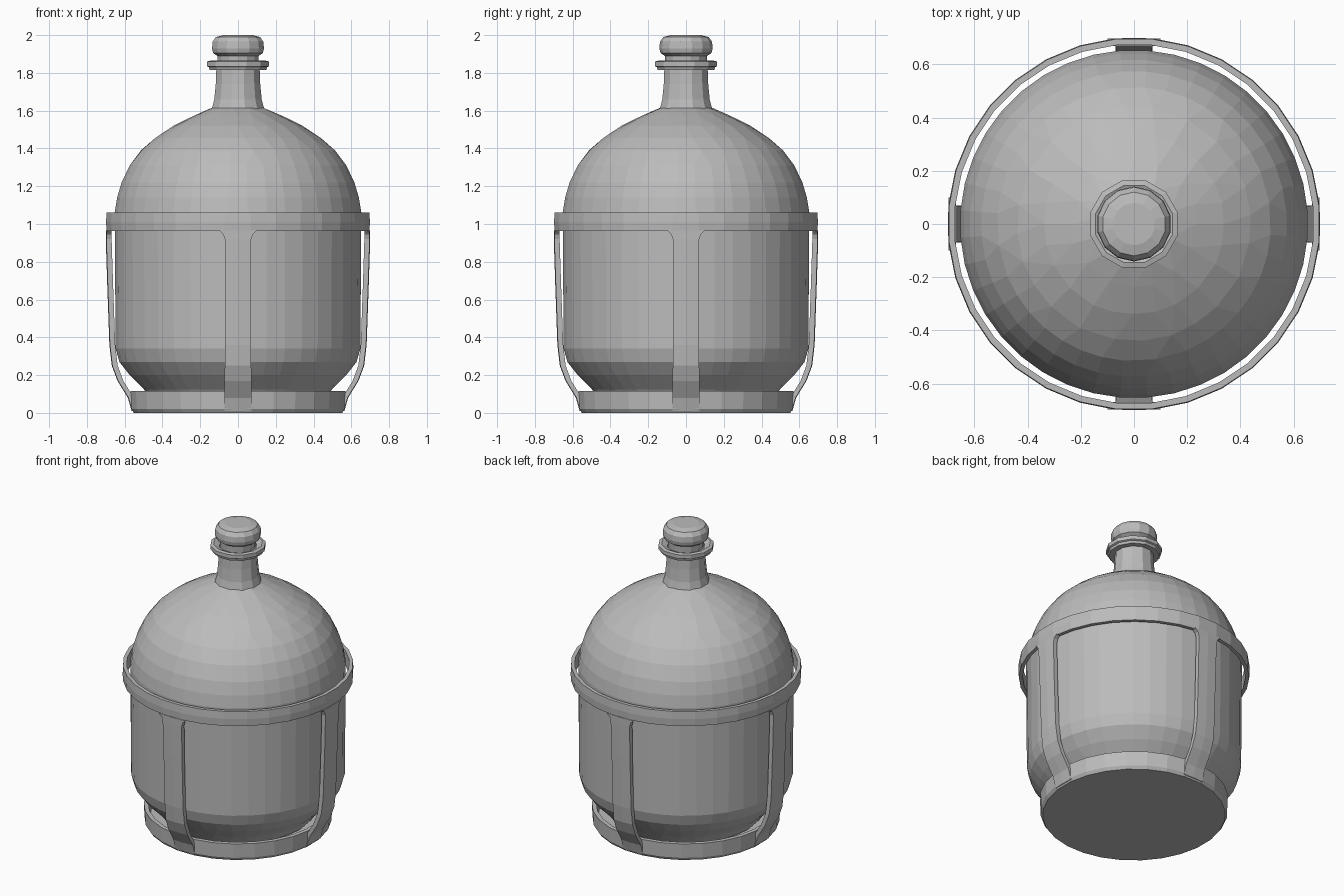
import bpy, bmesh
from math import cos, sin, pi

default_cube = bpy.data.objects.get("Cube")
if default_cube:
    bpy.data.objects.remove(default_cube, do_unlink=True)

grey = bpy.data.materials.new("plain grey")
grey.use_nodes = True
GREY = (0.5, 0.5, 0.5, 1)
grey.diffuse_color = GREY
grey.node_tree.nodes["Principled BSDF"].inputs["Base Color"].default_value = GREY


def finish(name, bm):
    bmesh.ops.recalc_face_normals(bm, faces=bm.faces)
    mesh = bpy.data.meshes.new(name)
    bm.to_mesh(mesh)
    bm.free()
    mesh.materials.append(grey)
    obj = bpy.data.objects.new(name, mesh)
    bpy.context.collection.objects.link(obj)
    return obj


def lathe(name, profile, sides, closed=False):
    """Turn (radius, height) points about z; caps the ends unless closed."""
    bm = bmesh.new()
    rings = []
    for r, z in profile:
        angles = [2 * pi * (i + 0.5) / sides for i in range(sides)]
        rings.append([bm.verts.new((r * cos(a), r * sin(a), z)) for a in angles])
    pairs = list(zip(rings, rings[1:]))
    if closed:
        pairs.append((rings[-1], rings[0]))
    else:
        bm.faces.new(rings[0])
        bm.faces.new(rings[-1])
    for low, high in pairs:
        for i in range(sides):
            j = (i + 1) % sides
            bm.faces.new((low[i], low[j], high[j], high[i]))
    return finish(name, bm)


def strap(name, angle):
    """Thin upright band that curves in to the base and flares at the ring."""
    # outer radius, height, half width
    path = [(0.56, 0.01, 0.072), (0.58, 0.08, 0.072), (0.635, 0.17, 0.071),
            (0.665, 0.25, 0.07), (0.678, 0.36, 0.068), (0.69, 0.7, 0.068),
            (0.697, 0.92, 0.07), (0.697, 0.945, 0.078), (0.697, 0.965, 0.1)]
    thick = 0.028
    bm = bmesh.new()
    rows = []
    for r, z, w in path:
        corners = [(r, -w), (r + 0.003, 0), (r, w), (r - thick, w), (r - thick, -w)]
        rows.append([bm.verts.new((x * cos(angle) - y * sin(angle),
                                   x * sin(angle) + y * cos(angle), z))
                     for x, y in corners])
    for low, high in zip(rows, rows[1:]):
        for i in range(5):
            j = (i + 1) % 5
            bm.faces.new((low[i], low[j], high[j], high[i]))
    bm.faces.new(rows[0])
    bm.faces.new(rows[-1])
    return finish(name, bm)


# Round bottle body, with uneven facets
body = lathe("bottle_body", [
    (0.46, 0.07), (0.5, 0.125), (0.575, 0.2), (0.63, 0.27), (0.65, 0.34),
    (0.653, 0.95), (0.655, 1.06), (0.642, 1.14), (0.618, 1.22), (0.575, 1.31),
    (0.515, 1.39), (0.44, 1.455), (0.34, 1.52), (0.24, 1.57), (0.14, 1.615)], 40)
facets = body.modifiers.new("uneven_facets", "DECIMATE")
facets.ratio = 0.75

# Neck, lip and stopper
lathe("neck", [(0.15, 1.59), (0.142, 1.615), (0.13, 1.66), (0.122, 1.74),
               (0.118, 1.84)], 12)
lathe("neck_lip", [(0.115, 1.815), (0.155, 1.815), (0.16, 1.83), (0.17, 1.835),
                   (0.17, 1.86), (0.15, 1.865), (0.115, 1.85)], 12, closed=True)
lathe("stopper", [(0.108, 1.83), (0.112, 1.89), (0.135, 1.905), (0.141, 1.93),
                  (0.138, 1.965), (0.12, 1.99), (0.08, 2.0)], 14)

# Carrying frame: base tray, top ring and four straps
lathe("base_tray", [(0.555, 0.0), (0.568, 0.02), (0.572, 0.115),
                    (0.545, 0.115), (0.53, 0.06)], 28)
lathe("top_ring", [(0.676, 0.963), (0.699, 0.963), (0.702, 1.01), (0.699, 1.06),
                   (0.676, 1.06)], 32, closed=True)
for side, angle in (("left", 0), ("back", pi / 2), ("right", pi), ("front", -pi / 2)):
    strap(side + "_strap", angle)
